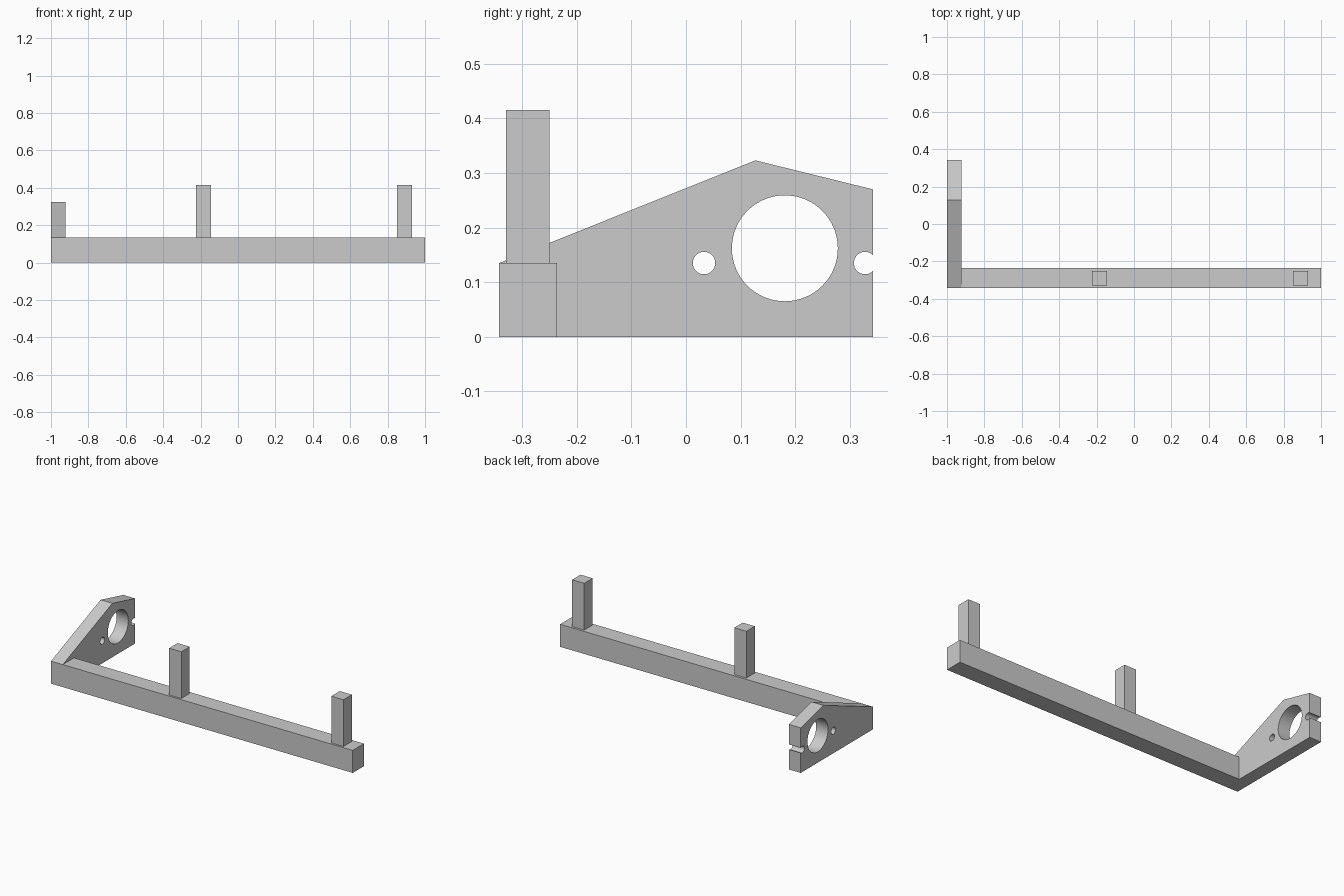
import bpy
import bmesh
import math
from mathutils import Matrix, Vector

default = bpy.data.objects.get("Cube")
if default:
    bpy.data.objects.remove(default, do_unlink=True)

grey = bpy.data.materials.new("light_grey")
grey.use_nodes = True
colour = (0.6, 0.6, 0.6, 1)
grey.diffuse_color = colour
grey.node_tree.nodes["Principled BSDF"].inputs["Base Color"].default_value = colour


def finish(name, bm):
    bmesh.ops.recalc_face_normals(bm, faces=bm.faces)
    mesh = bpy.data.meshes.new(name)
    bm.to_mesh(mesh)
    bm.free()
    mesh.materials.append(grey)
    obj = bpy.data.objects.new(name, mesh)
    bpy.context.collection.objects.link(obj)
    return obj


def box(name, low, high):
    low, high = Vector(low), Vector(high)
    bm = bmesh.new()
    place = Matrix.Translation((low + high) / 2) @ Matrix.Diagonal((*(high - low), 1))
    bmesh.ops.create_cube(bm, size=1, matrix=place)
    return finish(name, bm)


def side_plate(name, outline, x0, x1):
    bm = bmesh.new()
    face = bm.faces.new([bm.verts.new((x0, y, z)) for y, z in outline])
    extruded = bmesh.ops.extrude_face_region(bm, geom=[face])["geom"]
    verts = [v for v in extruded if isinstance(v, bmesh.types.BMVert)]
    bmesh.ops.translate(bm, verts=verts, vec=(x1 - x0, 0, 0))
    return finish(name, bm)


def drill(name, x, y, z, radius):
    bm = bmesh.new()
    place = Matrix.Translation((x, y, z)) @ Matrix.Rotation(math.pi / 2, 4, "Y")
    bmesh.ops.create_cone(bm, cap_ends=True, segments=64, radius1=radius,
                          radius2=radius, depth=0.4, matrix=place)
    return finish(name, bm)


def combine(target, tool, operation):
    """Apply a boolean and discard the tool."""
    tool.hide_render = True
    mod = target.modifiers.new(operation.lower(), "BOOLEAN")
    mod.operation, mod.solver, mod.object = operation, "EXACT", tool
    bpy.context.view_layer.objects.active = target
    bpy.ops.object.modifier_apply(modifier=mod.name)
    bpy.data.objects.remove(tool, do_unlink=True)


# Peaked end plate with one large bore, a small hole and an open notch
FRONT, BACK, BAR_TOP = -0.342, 0.342, 0.135
frame = side_plate("l_shaped_frame", [(FRONT, 0), (BACK, 0), (BACK, 0.27),
                                      (0.127, 0.323), (FRONT, BAR_TOP)], -1, -0.922)
for y, z, radius in ((0.181, 0.162, 0.097), (0.033, 0.135, 0.0205), (0.328, 0.135, 0.0205)):
    combine(frame, drill("hole_cutter", -0.96, y, z, radius), "DIFFERENCE")

# Long front bar, fused to the plate
combine(frame, box("front_bar", (-1, FRONT, 0), (1, -0.236, BAR_TOP)), "UNION")

# Two upright posts on the bar
for name, x in (("middle_post", -0.185), ("left_post", 0.89)):
    box(name, (x - 0.04, -0.33, BAR_TOP), (x + 0.04, -0.25, 0.415))

# Smooth bores, sharp corners
bpy.ops.object.select_all(action="DESELECT")
frame.select_set(True)
bpy.context.view_layer.objects.active = frame
bpy.ops.object.shade_smooth_by_angle(angle=math.radians(20))
